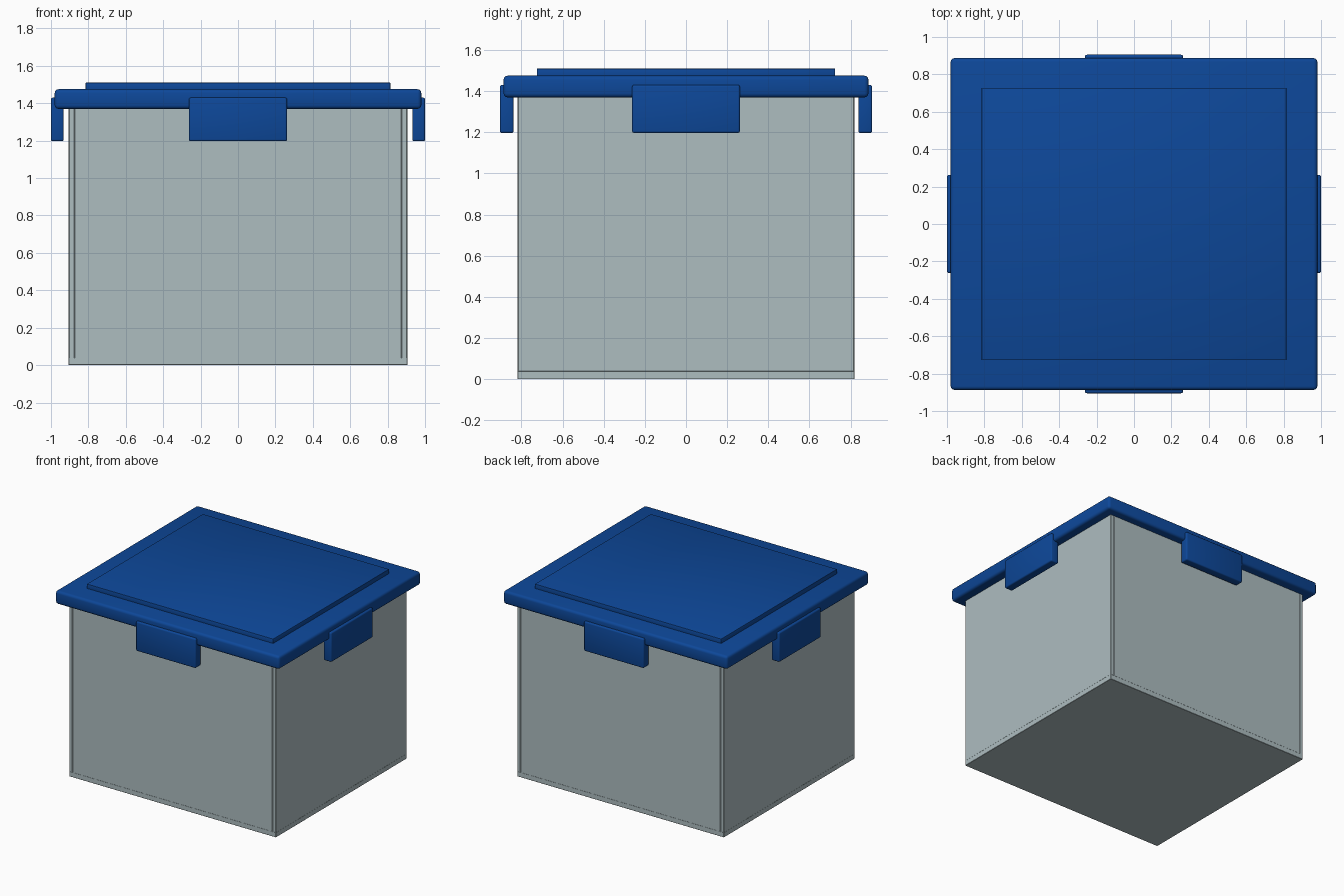
import bpy
import math

cube = bpy.data.objects.get("Cube")
if cube:
    bpy.data.objects.remove(cube, do_unlink=True)


def make_material(name, colour):
    mat = bpy.data.materials.new(name)
    mat.use_nodes = True
    mat.diffuse_color = colour
    mat.node_tree.nodes["Principled BSDF"].inputs["Base Color"].default_value = colour
    return mat


blue = make_material("blue plastic", (0.004, 0.064, 0.32, 1))
grey = make_material("pale grey plastic", (0.42, 0.51, 0.53, 1))


def box(name, low, high, mat, bevel, segments=3):
    """Rounded box spanning two opposite corners."""
    centre = [(a + b) / 2 for a, b in zip(low, high)]
    bpy.ops.mesh.primitive_cube_add(size=1, location=centre)
    obj = bpy.context.object
    obj.name = name
    obj.scale = [b - a for a, b in zip(low, high)]
    bpy.ops.object.transform_apply(location=False, rotation=False, scale=True)
    obj.data.materials.append(mat)
    mod = obj.modifiers.new("Rounded edges", "BEVEL")
    mod.width = bevel
    mod.segments = segments
    bpy.ops.object.modifier_apply(modifier=mod.name)
    bpy.ops.object.shade_smooth_by_angle(angle=math.radians(35))
    return obj


# Tub: floor and four separate wall panels
X, Y, TOP, WALL, FLOOR = 0.905, 0.818, 1.38, 0.03, 0.04
box("tub_floor", (-X, -Y, 0), (X, Y, FLOOR), grey, 0.002, 1)
for side, s in (("left", 1), ("right", -1)):
    xs = sorted((s * X, s * (X - WALL)))
    box(side + "_wall", (xs[0], -Y, FLOOR - 0.004), (xs[1], Y, TOP), grey, 0.003, 1)
for side, s in (("back", 1), ("front", -1)):
    ys = sorted((s * Y, s * (Y - WALL)))
    box(side + "_wall", (WALL - X, ys[0], FLOOR - 0.004), (X - WALL, ys[1], TOP), grey, 0.003, 1)

# Lid with a raised centre panel
box("lid", (-0.98, -0.887, 1.37), (0.98, 0.887, 1.475), blue, 0.02)
box("lid_panel", (-0.815, -0.725, 1.46), (0.815, 0.725, 1.51), blue, 0.004, 2)

# Latches hanging from the middle of each lid edge
HALF, LOW, HIGH = 0.262, 1.197, 1.43
for side, s in (("left", 1), ("right", -1)):
    xs = sorted((s * 0.932, s * 1.0))
    box(side + "_latch", (xs[0], -HALF, LOW), (xs[1], HALF, HIGH), blue, 0.01)
for side, s in (("back", 1), ("front", -1)):
    ys = sorted((s * 0.838, s * 0.905))
    box(side + "_latch", (-HALF, ys[0], LOW), (HALF, ys[1], HIGH), blue, 0.01)
